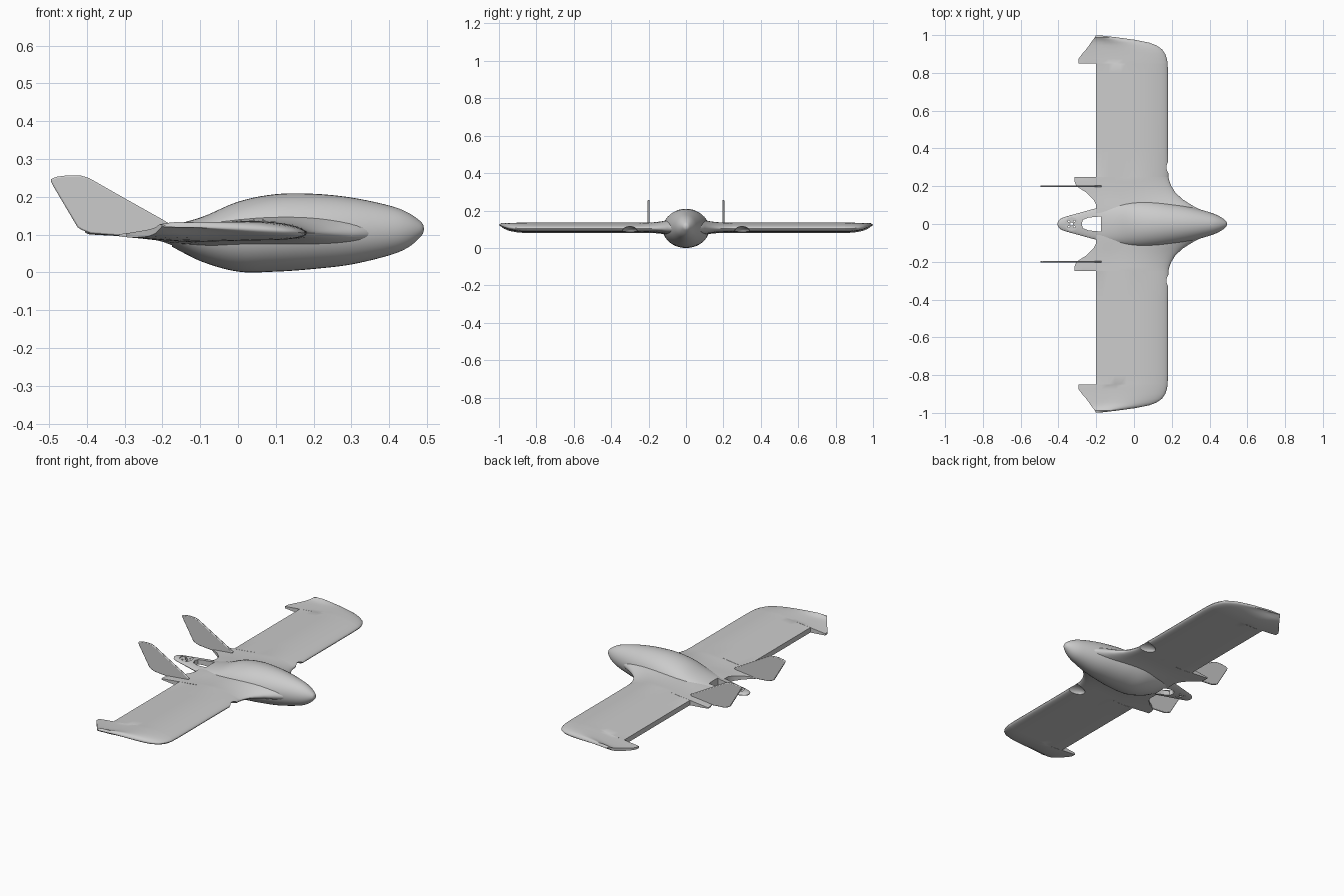
import bpy, bmesh, math
from mathutils import Vector, Matrix

if "Cube" in bpy.data.objects:
    bpy.data.objects.remove(bpy.data.objects["Cube"])

grey = bpy.data.materials.new("light_grey")
grey.use_nodes = True
grey.diffuse_color = (0.6, 0.6, 0.6, 1)
grey.node_tree.nodes["Principled BSDF"].inputs["Base Color"].default_value = (0.6, 0.6, 0.6, 1)


def make(name, bm):
    bmesh.ops.recalc_face_normals(bm, faces=bm.faces)
    mesh = bpy.data.meshes.new(name)
    bm.to_mesh(mesh)
    bm.free()
    mesh.materials.append(grey)
    ob = bpy.data.objects.new(name, mesh)
    bpy.context.collection.objects.link(ob)
    return ob


def loft(name, rings):
    bm = bmesh.new()
    loops = [[bm.verts.new(p) for p in ring] for ring in rings]
    n = len(loops[0])
    for a, b in zip(loops, loops[1:]):
        for i in range(n):
            j = (i + 1) % n
            bm.faces.new((a[i], a[j], b[j], b[i]))
    bm.faces.new(loops[0])
    bm.faces.new(loops[-1])
    return make(name, bm)


def prism(name, points, axis, depth):
    """Extrude a closed outline along an axis by depth."""
    bm = bmesh.new()
    face = bm.faces.new([bm.verts.new(p) for p in points])
    out = bmesh.ops.extrude_face_region(bm, geom=[face])
    verts = [v for v in out["geom"] if isinstance(v, bmesh.types.BMVert)]
    bmesh.ops.translate(bm, verts=verts, vec=Vector(axis) * depth)
    return make(name, bm)


def disc(x, y, z, r, depth, n=24):
    ring = [(x + r * math.cos(k * math.tau / n), y + r * math.sin(k * math.tau / n), z)
            for k in range(n)]
    return prism("cutter", ring, (0, 0, 1), depth)


def select(ob):
    bpy.ops.object.select_all(action="DESELECT")
    ob.select_set(True)
    bpy.context.view_layer.objects.active = ob


def cut(ob, cutter):
    cutter.hide_render = True
    mod = ob.modifiers.new("cut", "BOOLEAN")
    mod.operation, mod.solver, mod.object = "DIFFERENCE", "EXACT", cutter
    select(ob)
    bpy.ops.object.modifier_apply(modifier=mod.name)
    bpy.data.objects.remove(cutter)


def smooth(ob, angle=35):
    select(ob)
    bpy.ops.object.shade_smooth_by_angle(angle=math.radians(angle))


def spline(rows, steps):
    """Catmull-Rom through rows of numbers."""
    rows = [rows[0]] + rows + [rows[-1]]
    out = []
    for a, b, c, d in zip(rows, rows[1:], rows[2:], rows[3:]):
        for k in range(steps):
            t = k / steps
            out.append([0.5 * (2 * q + (r - p) * t + (2 * p - 5 * q + 4 * r - s) * t * t
                               + (3 * q - p - 3 * r + s) * t ** 3)
                        for p, q, r, s in zip(a, b, c, d)])
    return out + [rows[-1]]


# Fuselage: x, half width, top, bottom, height of the widest line
stations = [
    [0.492, 0.002, 0.117, 0.113, 0.115], [0.485, 0.018, 0.133, 0.096, 0.114],
    [0.45, 0.042, 0.158, 0.066, 0.112], [0.4, 0.062, 0.177, 0.045, 0.11],
    [0.3, 0.09, 0.198, 0.021, 0.108], [0.2, 0.11, 0.208, 0.009, 0.106],
    [0.1, 0.123, 0.207, 0.002, 0.105], [0.0, 0.123, 0.187, 0.002, 0.105],
    [-0.1, 0.106, 0.145, 0.03, 0.106], [-0.2, 0.083, 0.122, 0.078, 0.106],
    [-0.3, 0.056, 0.12, 0.094, 0.107], [-0.37, 0.036, 0.119, 0.099, 0.108],
    [-0.395, 0.022, 0.117, 0.101, 0.108], [-0.405, 0.004, 0.11, 0.106, 0.108]]
rings = []
for x, w, top, low, mid in spline(stations, 5):
    ring = []
    for k in range(40):
        c, s = math.cos(k * math.tau / 40), math.sin(k * math.tau / 40)
        ring.append((x, w * c, mid + s * ((top - mid) if s > 0 else (mid - low))))
    rings.append(ring)
body = loft("fuselage", rings)

# Wing: y, leading edge, trailing edge, thickness scale, lift of the section
half = [
    (0, 0.42, -0.2, 1.9, 0), (0.07, 0.36, -0.2, 1.7, 0), (0.1, 0.305, -0.2, 1.5, 0),
    (0.13, 0.258, -0.215, 1.25, 0), (0.165, 0.22, -0.25, 1.08, 0),
    (0.2, 0.198, -0.305, 1, 0), (0.225, 0.188, -0.315, 1, 0), (0.249, 0.182, -0.315, 1, 0),
    (0.25, 0.182, -0.2, 1, 0), (0.4, 0.18, -0.2, 1, 0), (0.8, 0.18, -0.2, 1, 0),
    (0.849, 0.178, -0.2, 1, 0), (0.85, 0.178, -0.295, 1, 0), (0.875, 0.174, -0.293, 0.98, 0),
    (0.9, 0.165, -0.275, 0.92, 0.001), (0.925, 0.148, -0.253, 0.82, 0.003),
    (0.945, 0.12, -0.238, 0.7, 0.005), (0.96, 0.08, -0.228, 0.56, 0.008),
    (0.975, 0.005, -0.217, 0.4, 0.012), (0.988, -0.09, -0.208, 0.25, 0.016),
    (0.999, -0.185, -0.201, 0.1, 0.016)]
full = [(-s[0],) + s[1:] for s in reversed(half[1:])] + half


def section(y, lead, trail, scale, lift, n=18):
    upper, lower = [], []
    for k in range(n + 1):
        x = lead + (trail - lead) * (1 - math.cos(k / n * math.pi / 2))
        u = (lead - x) / (lead + 0.32)
        t = 0.27 * scale * (0.2969 * u ** 0.5 - 0.126 * u - 0.3516 * u ** 2
                            + 0.2843 * u ** 3 - 0.1015 * u ** 4) * 0.93 + 0.002 * u
        camber = 0.104 + 0.008 * math.sin(math.pi * min(u / 0.6, 1)) - 0.006 * u + lift
        upper.append((x, y, camber + t))
        if k:
            lower.append((x, y, camber - t))
    return upper[::-1] + lower


wing = loft("wing", [section(*s) for s in full])

# Leading edge scoops on the underside
for side in (-1, 1):
    bm = bmesh.new()
    bmesh.ops.create_uvsphere(bm, u_segments=32, v_segments=16, radius=1, matrix=Matrix.Translation(
        (0.135, side * 0.3, 0.085)) @ Matrix.Diagonal((0.075, 0.042, 0.03, 1)))
    bmesh.ops.translate(bm, verts=bm.verts, vec=(0.045, 0, 0))
    cut(wing, make("cutter", bm))

# Tail opening through body and wing
for part in (body, wing):
    opening = [(-0.175, -0.04, 0), (-0.175, 0.04, 0), (-0.24, 0.034, 0), (-0.27, 0.022, 0),
               (-0.277, 0, 0), (-0.27, -0.022, 0), (-0.24, -0.034, 0)]
    cut(part, prism("cutter", opening, (0, 0, 1), 0.3))

# Round motor seat with a shaft hole and screw holes
cut(body, disc(-0.33, 0, 0.114, 0.036, 0.05, 40))
cut(body, disc(-0.33, 0, 0, 0.008, 0.2))
for k in range(4):
    a = math.pi / 4 + k * math.pi / 2
    cut(body, disc(-0.33 + 0.021 * math.cos(a), 0.021 * math.sin(a), 0, 0.005, 0.2, 12))

smooth(body)
smooth(wing)

# Twin swept fins
outline = [(-0.17, 0.122), (-0.2, 0.14), (-0.3, 0.196), (-0.395, 0.25), (-0.415, 0.256),
           (-0.45, 0.257), (-0.48, 0.253), (-0.497, 0.246), (-0.49, 0.23), (-0.425, 0.12),
           (-0.415, 0.113), (-0.39, 0.103), (-0.3, 0.096), (-0.18, 0.1)]
for name, side in (("left_fin", 1), ("right_fin", -1)):
    fin = prism(name, [(x, side * 0.2 - 0.005, z) for x, z in outline], (0, 1, 0), 0.01)
    bevel = fin.modifiers.new("rounding", "BEVEL")
    bevel.width, bevel.segments = 0.004, 2
    smooth(fin)
